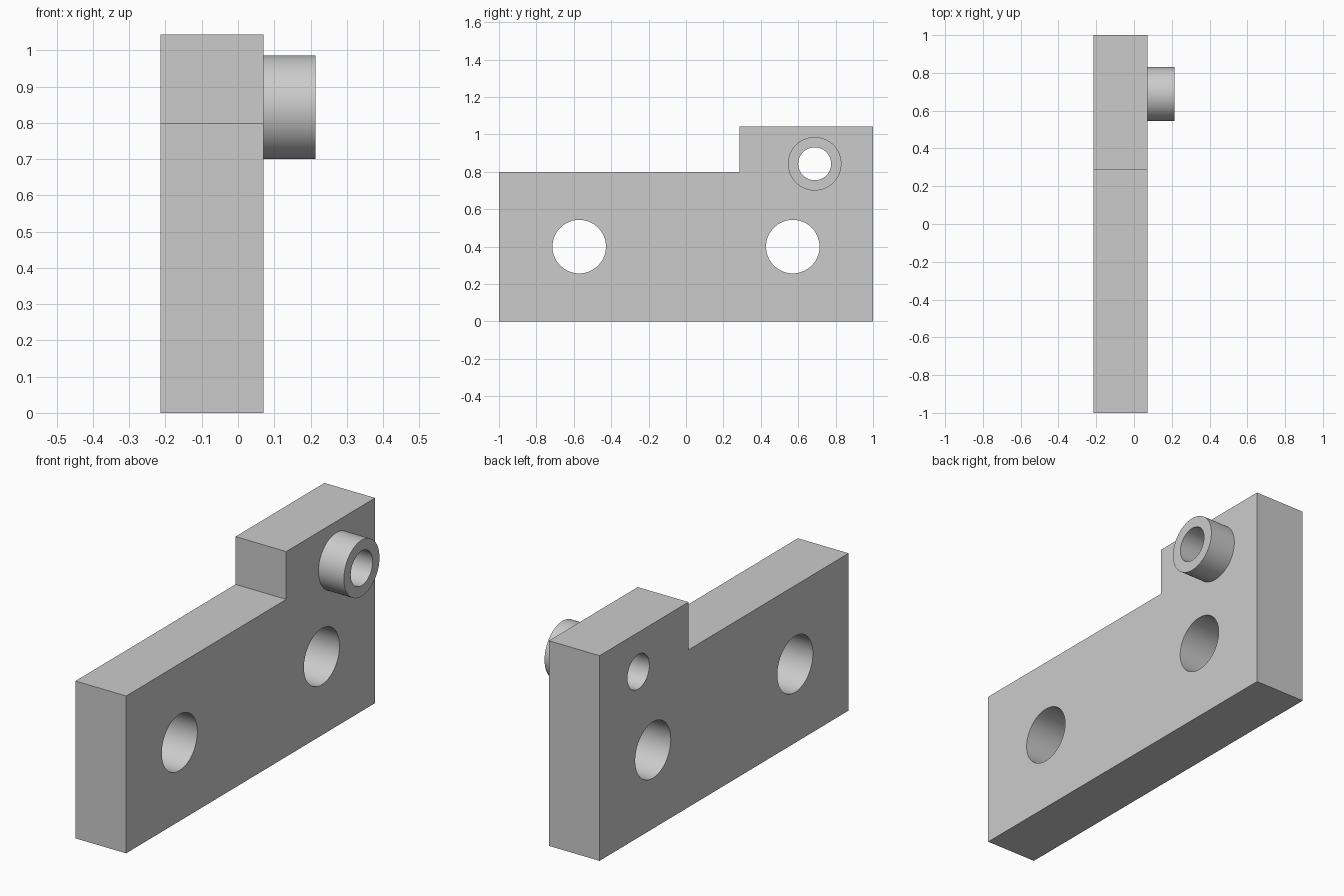
import bpy
import bmesh
import math

cube = bpy.data.objects.get("Cube")
if cube:
    bpy.data.objects.remove(cube, do_unlink=True)

BACK, FACE, TIP = -0.214, 0.071, 0.214   # x of plate back, plate face, boss end
PIN_Y, PIN_Z = 0.688, 0.843              # boss axis

grey = bpy.data.materials.new("plain grey")
grey.use_nodes = True
colour = (0.6, 0.6, 0.6, 1)
grey.diffuse_color = colour
grey.node_tree.nodes["Principled BSDF"].inputs["Base Color"].default_value = colour


def cylinder(name, y, z, radius, x0, x1):
    """Cylinder along x from x0 to x1."""
    bpy.ops.mesh.primitive_cylinder_add(
        vertices=64, radius=radius, depth=x1 - x0,
        location=((x0 + x1) / 2, y, z), rotation=(0, math.pi / 2, 0))
    obj = bpy.context.object
    obj.name = name
    obj.data.materials.append(grey)
    return obj


def drill(obj, y, z, radius):
    """Cut a through hole along x, then discard the cutter."""
    cutter = cylinder("hole_cutter", y, z, radius, BACK - 0.1, TIP + 0.1)
    cutter.hide_render = True
    mod = obj.modifiers.new("hole", "BOOLEAN")
    mod.operation = "DIFFERENCE"
    mod.solver = "EXACT"
    mod.object = cutter
    bpy.context.view_layer.objects.active = obj
    bpy.ops.object.modifier_apply(modifier=mod.name)
    bpy.data.objects.remove(cutter, do_unlink=True)


# Stepped plate, extruded from its side profile
profile = [(-1, 0), (1, 0), (1, 1.043), (0.286, 1.043), (0.286, 0.8), (-1, 0.8)]
bm = bmesh.new()
side = bm.faces.new([bm.verts.new((BACK, y, z)) for y, z in profile])
extruded = bmesh.ops.extrude_face_region(bm, geom=[side])["geom"]
bmesh.ops.translate(bm, vec=(FACE - BACK, 0, 0),
                    verts=[v for v in extruded if isinstance(v, bmesh.types.BMVert)])
bmesh.ops.recalc_face_normals(bm, faces=bm.faces)
mesh = bpy.data.meshes.new("plate")
bm.to_mesh(mesh)
bm.free()
plate = bpy.data.objects.new("plate", mesh)
mesh.materials.append(grey)
bpy.context.collection.objects.link(plate)

# Two mounting holes and the bore behind the boss
for y in (-0.571, 0.571):
    drill(plate, y, 0.4, 0.143)
drill(plate, PIN_Y, PIN_Z, 0.088)

# Hollow boss on the plate face
boss = cylinder("boss", PIN_Y, PIN_Z, 0.143, FACE, TIP)
drill(boss, PIN_Y, PIN_Z, 0.088)

# Smooth round walls, crisp edges
bpy.ops.object.select_all(action="DESELECT")
for obj in (plate, boss):
    obj.select_set(True)
bpy.context.view_layer.objects.active = plate
bpy.ops.object.shade_smooth_by_angle(angle=math.radians(30))
